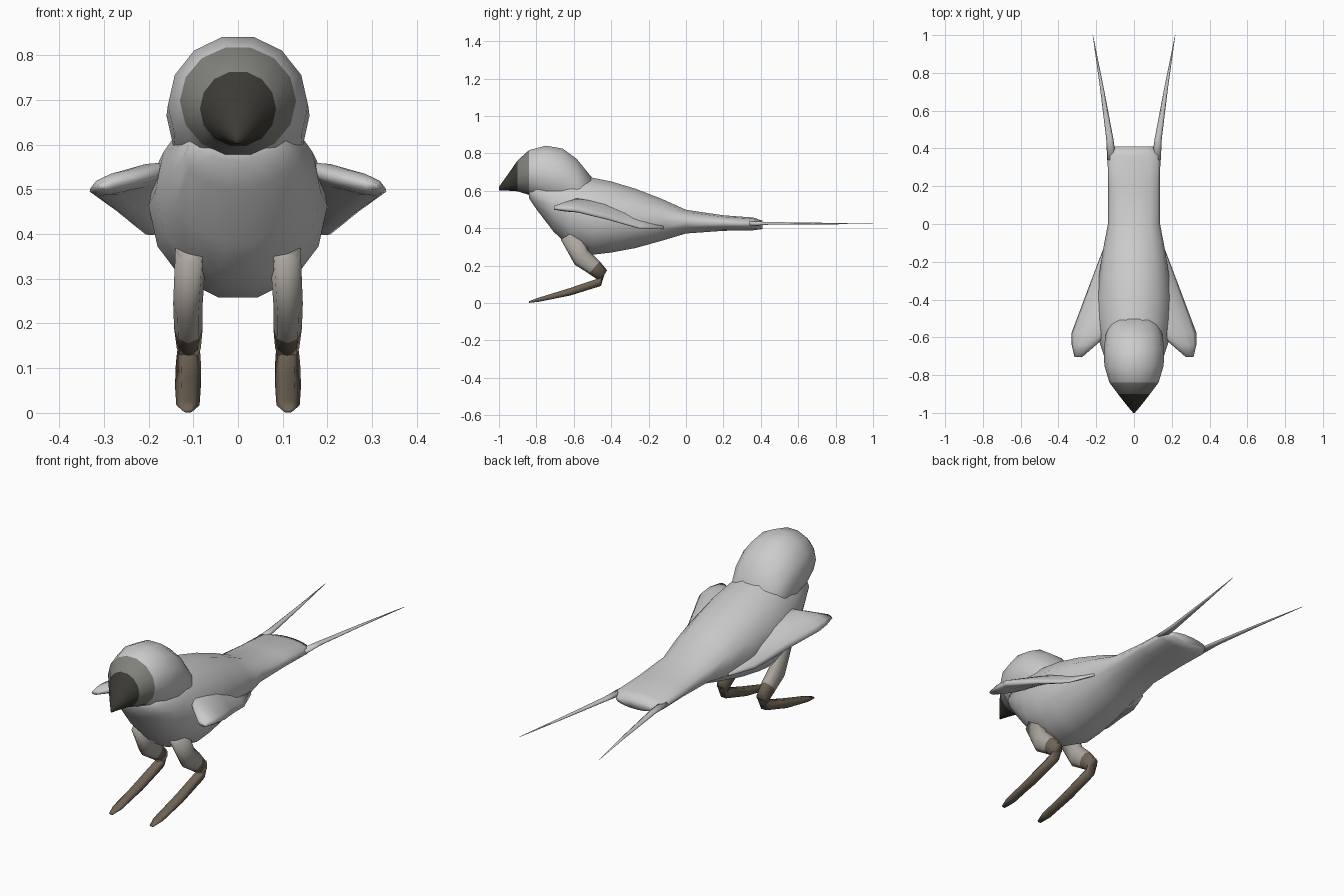
import bpy, bmesh
from math import cos, sin, pi
from mathutils import Vector as V

if "Cube" in bpy.data.objects:
    bpy.data.objects.remove(bpy.data.objects["Cube"])


def material(name, rgb):
    m = bpy.data.materials.new(name)
    m.diffuse_color = (*rgb, 1)
    m.use_nodes = True
    m.node_tree.nodes["Principled BSDF"].inputs["Base Color"].default_value = m.diffuse_color
    return m


grey = material("plumage_grey", (0.55, 0.55, 0.54))
dark = material("beak_dark", (0.045, 0.043, 0.035))
dusk = material("face_dusk", (0.22, 0.22, 0.20))
brown = material("leg_brown", (0.16, 0.125, 0.09))
pale = material("thigh_pale", (0.42, 0.39, 0.35))


def loft(name, rings, n=12, mats=(grey,), pick=None, mirror=False):
    """Skin elliptical rings given as (centre, half axis u, half axis v)."""
    bm = bmesh.new()
    loops = []
    for c, u, v in rings:
        loops.append([bm.verts.new(V(c) + V(u) * cos(2 * pi * i / n) + V(v) * sin(2 * pi * i / n))
                      for i in range(n)])
    for k, (a, b) in enumerate(zip(loops, loops[1:])):
        for i in range(n):
            f = bm.faces.new((a[i], a[(i + 1) % n], b[(i + 1) % n], b[i]))
            f.material_index = pick[k] if pick else 0
    bm.faces.new(loops[0]).material_index = pick[0] if pick else 0
    bm.faces.new(loops[-1]).material_index = pick[-1] if pick else 0
    bmesh.ops.recalc_face_normals(bm, faces=bm.faces)
    for f in bm.faces:
        f.smooth = True
    me = bpy.data.meshes.new(name)
    bm.to_mesh(me)
    bm.free()
    for m in mats:
        me.materials.append(m)
    ob = bpy.data.objects.new(name, me)
    bpy.context.collection.objects.link(ob)
    if mirror:
        ob.modifiers.new("mirror", 'MIRROR').use_mirror_merge = False
    return ob


def upright(rows):
    """Rows of (y, top z, bottom z, half width) become rings across y."""
    return [((0, y, (t + b) / 2), (w, 0, 0), (0, 0, (t - b) / 2)) for y, t, b, w in rows]


# Head with the pointed dark beak
loft("head", upright([
    (-1.0, .622, .602, .004), (-.955, .685, .60, .042), (-.90, .765, .595, .085),
    (-.84, .82, .575, .13), (-.75, .845, .53, .157), (-.66, .83, .50, .16),
    (-.585, .775, .47, .15), (-.50, .67, .45, .12)]), n=14,
    mats=(grey, dark, dusk), pick=[1, 1, 2, 0, 0, 0, 0])

# Body tapering into the blunt tail
loft("body", upright([
    (-.84, .62, .56, .06), (-.80, .65, .50, .12), (-.71, .68, .38, .155),
    (-.62, .70, .29, .185), (-.50, .675, .253, .20), (-.40, .655, .265, .20),
    (-.27, .615, .29, .185), (-.13, .56, .33, .163), (0, .50, .37, .138),
    (.20, .47, .385, .137), (.36, .458, .388, .14), (.41, .44, .395, .10)]), n=14)

# Folded wings: rows of (y, inner x, inner z, outer x, outer z, half thickness)
wing = [(-.705, .275, .512, .315, .506, .010), (-.64, .20, .53, .33, .502, .024),
        (-.58, .14, .55, .332, .495, .027), (-.42, .13, .53, .272, .452, .024),
        (-.25, .13, .47, .208, .40, .015), (-.12, .11, .43, .158, .40, .010)]
loft("wings", [(((a + c) / 2, y, (b + d) / 2), ((c - a) / 2, 0, (d - b) / 2), (0, 0, t))
               for y, a, b, c, d, t in wing], n=10, mirror=True)

# Long tail streamers
loft("tail_streamers", [((.118, .34, .425), (.024, 0, 0), (0, 0, .014)),
                        ((.128, .45, .426), (.019, 0, 0), (0, 0, .008)),
                        ((.170, .72, .425), (.010, 0, 0), (0, 0, .005)),
                        ((.218, 1.0, .423), (.001, 0, 0), (0, 0, .001))], n=6, mirror=True)

# Thighs running back and down to the joint
loft("thighs", [((.105, -.62, .37), (.035, 0, 0), (0, .05, .03)),
                ((.112, -.56, .245), (.033, 0, 0), (0, .035, .04)),
                ((.111, -.49, .19), (.032, 0, 0), (0, .028, .034)),
                ((.110, -.44, .145), (.027, 0, 0), (0, .018, .030))],
     n=8, mats=(pale, brown), pick=[0, 0, 1], mirror=True)

# Feet stretching forward to the ground
loft("feet", [((.110, -.435, .155), (.024, 0, 0), (0, .012, .022)),
              ((.111, -.46, .112), (.028, 0, 0), (0, -.006, .024)),
              ((.112, -.62, .060), (.029, 0, 0), (0, -.004, .022)),
              ((.112, -.79, .017), (.026, 0, 0), (0, -.002, .012)),
              ((.112, -.84, .005), (.012, 0, 0), (0, 0, .005))],
     n=6, mats=(brown,), mirror=True)
